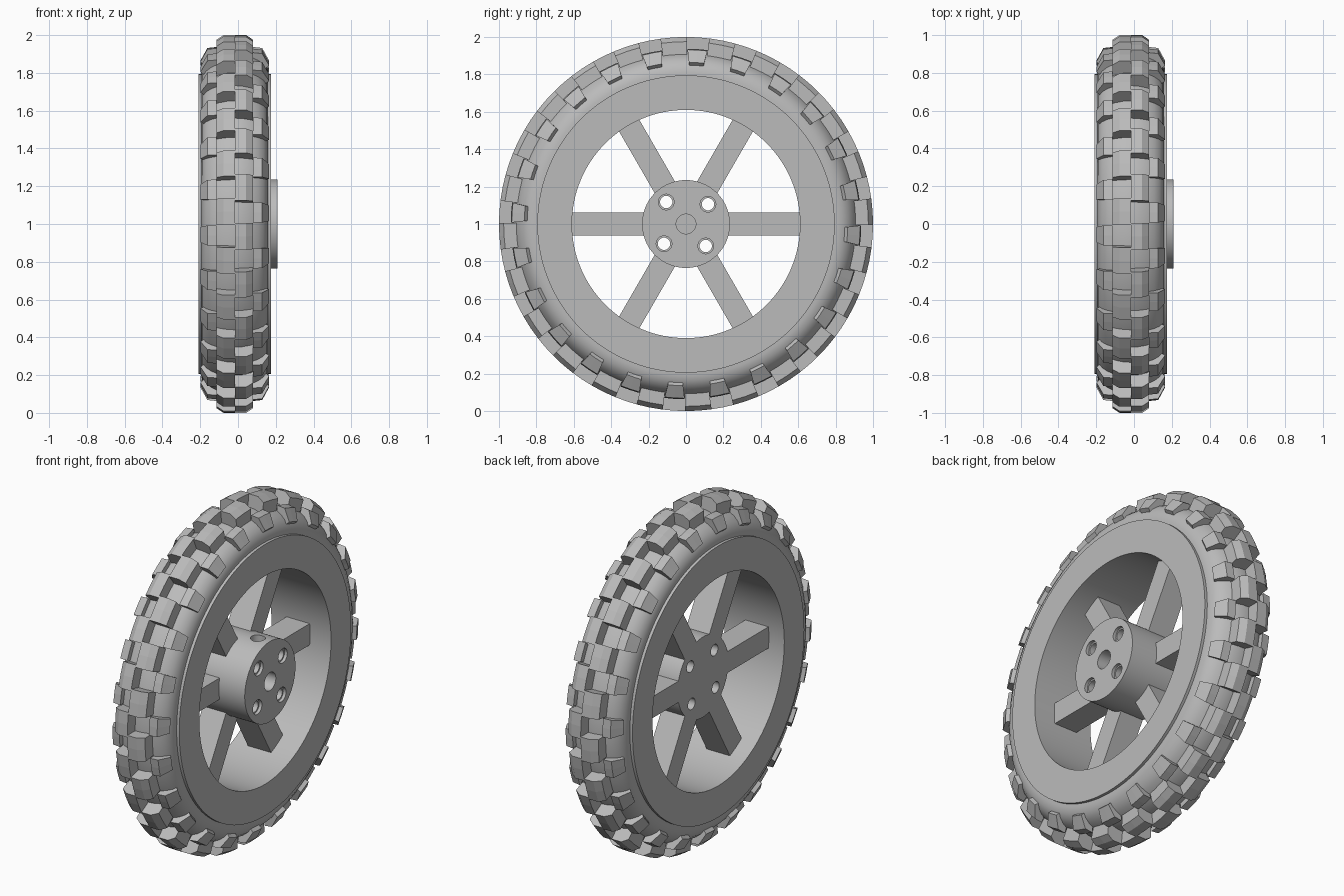
import bpy, bmesh
from math import sin, cos, pi, radians
from mathutils import Matrix, Vector

cube = bpy.data.objects.get("Cube")
if cube:
    bpy.data.objects.remove(cube)

MID = -0.017          # middle plane of the rim along the axle
CENTER = Vector((0, 0, 1))

grey = bpy.data.materials.new("plain_grey")
grey.use_nodes = True
colour = (0.5, 0.5, 0.5, 1)
grey.diffuse_color = colour
grey.node_tree.nodes["Principled BSDF"].inputs["Base Color"].default_value = colour


def finish(name, bm, smooth=None):
    bmesh.ops.recalc_face_normals(bm, faces=bm.faces)
    mesh = bpy.data.meshes.new(name)
    bm.to_mesh(mesh)
    bm.free()
    mesh.materials.append(grey)
    ob = bpy.data.objects.new(name, mesh)
    bpy.context.collection.objects.link(ob)
    if smooth:
        shade(ob, smooth)
    return ob


def shade(ob, angle):
    bpy.ops.object.select_all(action='DESELECT')
    ob.select_set(True)
    bpy.context.view_layer.objects.active = ob
    bpy.ops.object.shade_smooth_by_angle(angle=radians(angle))


def polar(x, r, a):
    return (x, r * sin(a), 1 + r * cos(a))


def revolve(name, profile, steps=120):
    """Turn a closed (x, radius) profile around the axle."""
    bm = bmesh.new()
    rings = [[bm.verts.new(polar(MID + x, r, 2 * pi * i / steps)) for x, r in profile]
             for i in range(steps)]
    n = len(profile)
    for i in range(steps):
        a, b = rings[i], rings[(i + 1) % steps]
        for j in range(n):
            k = (j + 1) % n
            bm.faces.new((a[j], a[k], b[k], b[j]))
    return finish(name, bm, 30)


def lug_row(name, profile, side, phase, half, taper, count=24, steps=2):
    """Ring of tread blocks, each a short swept arc of the profile."""
    bm = bmesh.new()
    n = len(profile)
    top = max(r for x, r in profile)
    for c in range(count):
        mid = radians(phase) + 2 * pi * c / count
        rings = []
        for s in range(steps + 1):
            t = 2 * s / steps - 1
            rings.append([bm.verts.new(polar(MID + side * x, r,
                          mid + t * radians(half - taper * (top - r)))) for x, r in profile])
        for a, b in zip(rings, rings[1:]):
            for j in range(n):
                k = (j + 1) % n
                bm.faces.new((a[j], a[k], b[k], b[j]))
        bm.faces.new(rings[0])
        bm.faces.new(rings[-1])
    return finish(name, bm)


def cylinder(name, start, end, radius, segments=48):
    start, end = Vector(start), Vector(end)
    d = end - start
    bm = bmesh.new()
    turn = d.to_track_quat('Z', 'Y').to_matrix().to_4x4()
    bmesh.ops.create_cone(bm, cap_ends=True, segments=segments, radius1=radius,
                          radius2=radius, depth=d.length,
                          matrix=Matrix.Translation((start + end) / 2) @ turn)
    return finish(name, bm)


def cut(ob, cutters):
    for c in cutters:
        c.hide_render = True
        m = ob.modifiers.new("cut", 'BOOLEAN')
        m.operation, m.solver, m.object = 'DIFFERENCE', 'EXACT', c
    bpy.context.view_layer.update()
    mesh = bpy.data.meshes.new_from_object(
        ob.evaluated_get(bpy.context.evaluated_depsgraph_get()))
    ob.modifiers.clear()
    ob.data = mesh
    for c in cutters:
        bpy.data.objects.remove(c)


# Rim: wide flat-sided ring
revolve("rim", [(-0.193, 0.61), (-0.193, 0.795), (0.193, 0.795), (0.193, 0.61)])

# Tyre carcass: rounded section
half_section = [(0.176, 0.78), (0.176, 0.81), (0.17, 0.84), (0.152, 0.87),
                (0.125, 0.893), (0.085, 0.913), (0.04, 0.925)]
revolve("tyre_body", half_section + [(0, 0.928)] + [(-x, r) for x, r in reversed(half_section)])

# Tread: staggered centre and shoulder blocks, mirrored by half a pitch
centre = [(0, 0.91), (0, 1.0), (0.06, 1.0), (0.097, 0.975), (0.097, 0.89)]
shoulder = [(0.097, 0.88), (0.097, 0.937), (0.145, 0.932), (0.182, 0.865), (0.16, 0.845)]
for label, side in (("left", 1), ("right", -1)):
    lug_row(label + "_centre_lugs", centre, side, -3.75 * side, 4.1, 0)
    lug_row(label + "_shoulder_lugs", shoulder, side, 3.75 * side, 3.3, 8)

# Spokes: six rectangular bars, flush with the hub's right face
BACK, FRONT = -0.11, 0.04
bm = bmesh.new()
for i in range(6):
    m = (Matrix.Translation(CENTER) @ Matrix.Rotation(i * pi / 3, 4, 'X')
         @ Matrix.Translation(((BACK + FRONT) / 2, 0.41, 0))
         @ Matrix.Diagonal((FRONT - BACK, 0.42, 0.125, 1)))
    bmesh.ops.create_cube(bm, size=1, matrix=m)
finish("spokes", bm)

# Hub: drum with blind axle bore, four counterbored bolt holes, one set screw hole
hub = cylinder("hub", (BACK, 0, 1), (0.208, 0, 1), 0.235, 96)
cutters = [cylinder("bore", (-0.05, 0, 1), (0.3, 0, 1), 0.053),
           cylinder("set_screw", (0.13, 0, 1.1), (0.13, 0, 1.3), 0.04)]
for i in range(4):
    a = radians(42 + 90 * i)
    y, z = 0.158 * cos(a), 1 + 0.158 * sin(a)
    cutters.append(cylinder("bolt", (-0.3, y, z), (0.3, y, z), 0.033, 32))
    cutters.append(cylinder("counterbore", (0.19, y, z), (0.3, y, z), 0.042, 32))
cut(hub, cutters)
shade(hub, 30)
